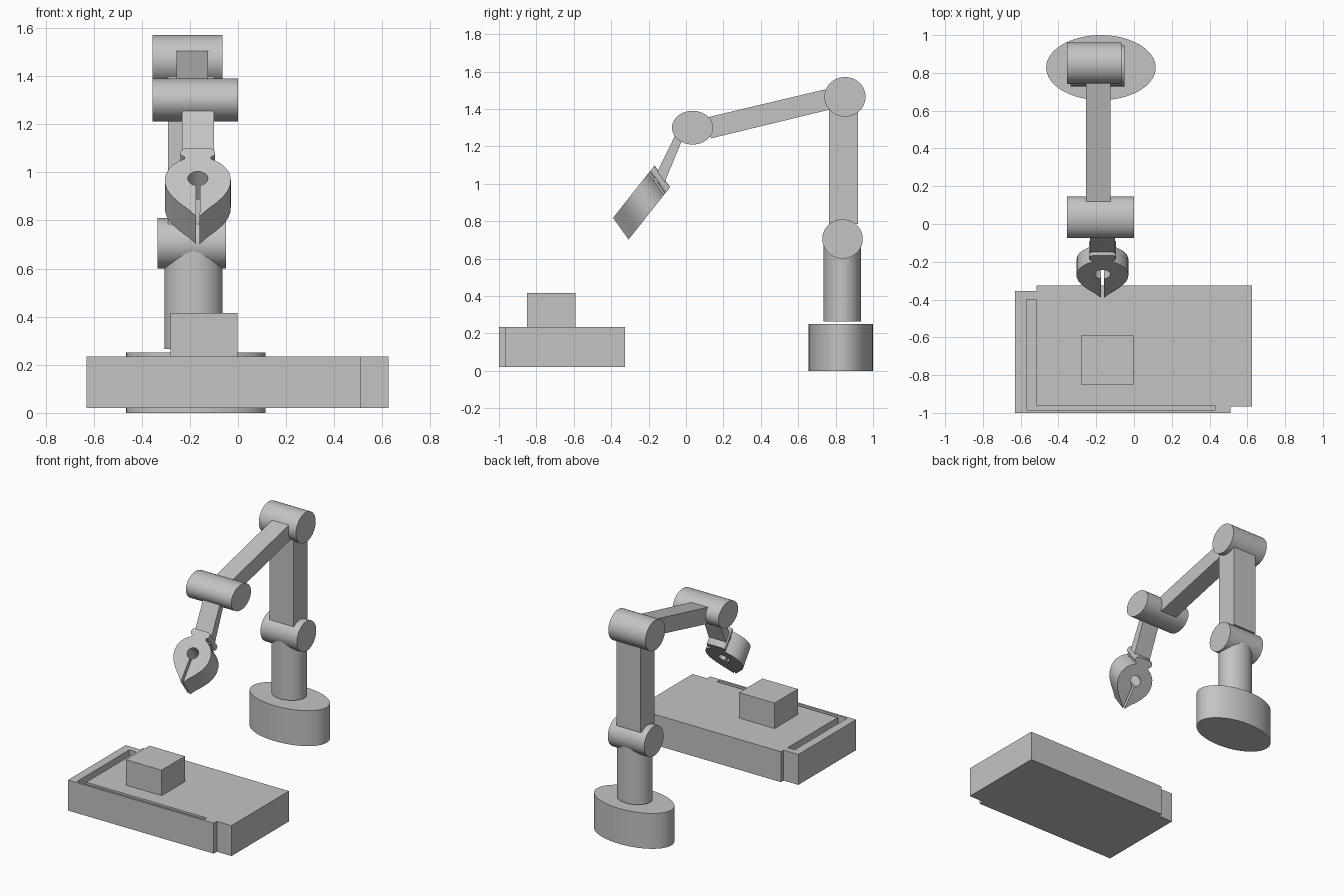
import bpy, bmesh, math
from mathutils import Vector

if "Cube" in bpy.data.objects:
    bpy.data.objects.remove(bpy.data.objects["Cube"], do_unlink=True)

grey = bpy.data.materials.new("plain_grey")
grey.use_nodes = True
grey.diffuse_color = (0.55, 0.55, 0.55, 1)
grey.node_tree.nodes["Principled BSDF"].inputs["Base Color"].default_value = (0.55, 0.55, 0.55, 1)


def prism(name, ring, sweep, smooth=False):
    """Sweep a closed ring of points along a vector into a solid."""
    bm = bmesh.new()
    face = bm.faces.new([bm.verts.new(p) for p in ring])
    ext = bmesh.ops.extrude_face_region(bm, geom=[face], use_keep_orig=True)
    moved = [v for v in ext["geom"] if isinstance(v, bmesh.types.BMVert)]
    bmesh.ops.translate(bm, verts=moved, vec=Vector(sweep))
    bmesh.ops.recalc_face_normals(bm, faces=bm.faces)
    mesh = bpy.data.meshes.new(name)
    bm.to_mesh(mesh)
    bm.free()
    mesh.materials.append(grey)
    obj = bpy.data.objects.new(name, mesh)
    bpy.context.collection.objects.link(obj)
    if smooth:
        bpy.ops.object.select_all(action="DESELECT")
        bpy.context.view_layer.objects.active = obj
        obj.select_set(True)
        bpy.ops.object.shade_smooth_by_angle(angle=math.radians(35))
    return obj


def ellipse(a, b, ra, rb, n=64):
    return [(a + ra * math.cos(math.tau * i / n), b + rb * math.sin(math.tau * i / n))
            for i in range(n)]


def upright(name, outline, z0, z1, smooth=False):
    return prism(name, [(x, y, z0) for x, y in outline], (0, 0, z1 - z0), smooth)


def crosswise(name, outline, x0, x1, smooth=False):
    return prism(name, [(x0, y, z) for y, z in outline], (x1 - x0, 0, 0), smooth)


def rect(a0, a1, b0, b1):
    return [(a0, b0), (a1, b0), (a1, b1), (a0, b1)]


# Pedestal and column
upright("pedestal", ellipse(-0.175, 0.828, 0.29, 0.172), 0, 0.25, True)
upright("column", ellipse(-0.185, 0.835, 0.12, 0.1), 0.265, 0.7, True)

# Joints
crosswise("shoulder_joint", ellipse(0.837, 0.705, 0.108, 0.105), -0.335, -0.05, True)
crosswise("elbow_joint", ellipse(0.85, 1.465, 0.11, 0.106), -0.355, -0.065, True)
crosswise("wrist_joint", ellipse(0.035, 1.3, 0.11, 0.09), -0.355, 0.0, True)

# Arm links
crosswise("upper_arm", rect(0.765, 0.92, 0.785, 1.42), -0.29, -0.1)
crosswise("forearm", [(0.745, 1.505), (0.77, 1.397), (0.134, 1.243), (0.1, 1.352)],
          -0.255, -0.125)
crosswise("hand_link", [(-0.038, 1.3), (-0.175, 1.02), (-0.122, 0.99), (0.007, 1.3)],
          -0.232, -0.1)

# Gripper: half outline (offset from centre, fraction from tip to back), mirrored
half = [(0.008, 0), (0.04, 0.1), (0.075, 0.19), (0.106, 0.29), (0.127, 0.39),
        (0.136, 0.48), (0.137, 0.55), (0.132, 0.63), (0.12, 0.7), (0.103, 0.76),
        (0.08, 0.81), (0.055, 0.85), (0.055, 0.88), (0.066, 0.895), (0.071, 0.92),
        (0.071, 0.96), (0.066, 0.985), (0.055, 1)]
outline = half + [(-d, u) for d, u in reversed(half)]
# Round hole, joined to the tip by a narrow slot
start, steps = 0.2, 32
for i in range(steps + 1):
    t = start + (math.tau - 2 * start) * i / steps
    outline.append((-0.042 * math.sin(t), 0.558 - 0.105 * math.cos(t)))
tip, back = Vector((-0.167, -0.39, 0.818)), Vector((0, 0.222, 0.28))
prism("gripper", [tip + back * u + Vector((d, 0, 0)) for d, u in outline],
      (0, 0.083, -0.116), True)

# Work table with stepped corners and an L-shaped groove
table = upright("work_table", [(-0.63, -1), (0.51, -1), (0.51, -0.965), (0.625, -0.965),
                               (0.625, -0.325), (-0.515, -0.325), (-0.515, -0.355),
                               (-0.63, -0.355)], 0.02, 0.235)
groove = upright("groove_cutter", [(-0.57, -0.985), (0.43, -0.985), (0.43, -0.96),
                                   (-0.515, -0.96), (-0.515, -0.4), (-0.57, -0.4)], 0.13, 0.3)
groove.hide_render = True
cut = table.modifiers.new("groove", "BOOLEAN")
cut.operation, cut.solver, cut.object = "DIFFERENCE", "EXACT", groove
bpy.ops.object.select_all(action="DESELECT")
bpy.context.view_layer.objects.active = table
table.select_set(True)
bpy.ops.object.modifier_apply(modifier=cut.name)
bpy.data.objects.remove(groove, do_unlink=True)

# Work piece on the table
upright("work_piece", rect(-0.28, -0.002, -0.85, -0.59), 0.235, 0.415)
